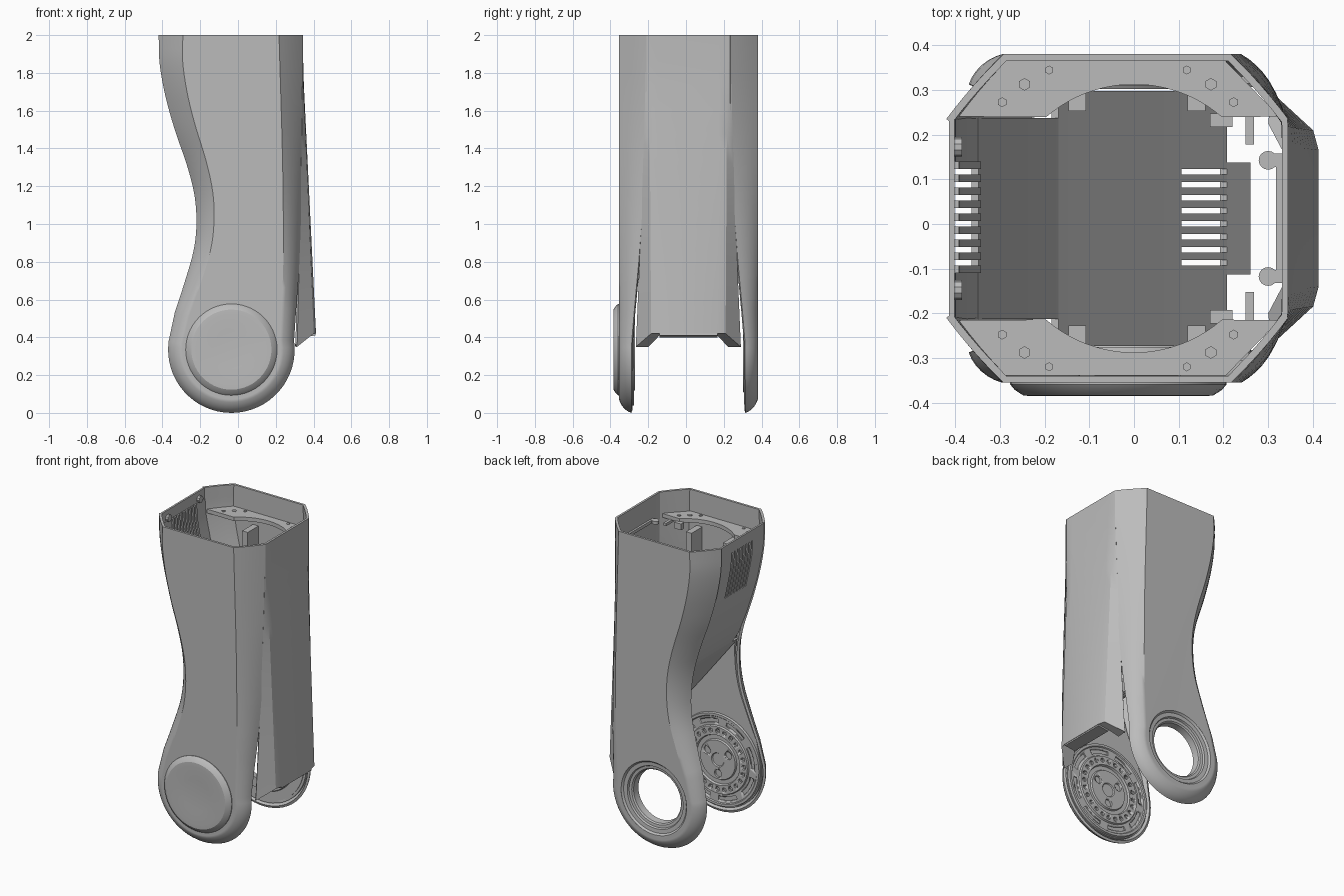
import bpy, bmesh, math
from mathutils import Vector, Matrix

if "Cube" in bpy.data.objects:
    bpy.data.objects.remove(bpy.data.objects["Cube"])

GREY = (0.5, 0.5, 0.5, 1)
mat = bpy.data.materials.new("plain grey")
mat.use_nodes = True
mat.diffuse_color = GREY
mat.node_tree.nodes["Principled BSDF"].inputs["Base Color"].default_value = GREY

MID, HALF = 0.0125, 0.3675        # centre plane and half depth of the shell
JX, JZ = -0.035, 0.335            # joint axis


def depth_y(side, depth):
    return MID + side * (HALF - depth)


def lerp(table, z):
    for (a, u), (b, v) in zip(table, table[1:]):
        if z <= b:
            return u + (v - u) * max(0, (z - a) / (b - a))
    return table[-1][1]


def smooth_path(pts, steps=4):
    p = [Vector(q) for q in pts]
    p = [2 * p[0] - p[1]] + p + [2 * p[-1] - p[-2]]
    out = []
    for a, b, c, d in zip(p, p[1:], p[2:], p[3:]):
        for i in range(steps):
            t = i / steps
            out.append(0.5 * (2 * b + (c - a) * t + (2 * a - 5 * b + 4 * c - d) * t * t
                              + (3 * b - a - 3 * c + d) * t ** 3))
    return out + [p[-2]]


def finish(name, bm, thick=0, recalc=True):
    if recalc:
        bmesh.ops.recalc_face_normals(bm, faces=bm.faces)
    me = bpy.data.meshes.new(name)
    bm.to_mesh(me)
    bm.free()
    me.materials.append(mat)
    ob = bpy.data.objects.new(name, me)
    bpy.context.collection.objects.link(ob)
    bpy.ops.object.select_all(action="DESELECT")
    bpy.context.view_layer.objects.active = ob
    ob.select_set(True)
    if thick:
        mod = ob.modifiers.new("thickness", "SOLIDIFY")
        mod.thickness, mod.offset = thick, -1
        bpy.ops.object.modifier_apply(modifier=mod.name)
    bpy.ops.object.shade_smooth_by_angle(angle=math.radians(28))
    return ob


def cut(ob, cutter):
    cutter.hide_render = True
    bpy.context.view_layer.objects.active = ob
    mod = ob.modifiers.new("cut", "BOOLEAN")
    mod.operation, mod.object, mod.solver = "DIFFERENCE", cutter, "EXACT"
    bpy.ops.object.modifier_apply(modifier=mod.name)
    bpy.data.objects.remove(cutter)


def lathe(bm, side, profile, angle=2 * math.pi, start=0, steps=56):
    """Turn a closed (radius, depth) profile about the joint axis."""
    cent = Vector((JX, 0, JZ))
    vs = [bm.verts.new((JX + r * math.cos(start), depth_y(side, d), JZ - r * math.sin(start)))
          for r, d in profile]
    full = angle > 6
    if full:
        geom = vs + [bm.edges.new((a, b)) for a, b in zip(vs, vs[1:] + vs[:1])]
    else:
        geom = [bm.faces.new(vs)]
    bmesh.ops.spin(bm, geom=geom, cent=cent, axis=(0, 1, 0), angle=angle, steps=steps)
    if full:
        bmesh.ops.remove_doubles(bm, verts=bm.verts, dist=1e-5)


def peg(bm, loc, r, h, axis="Z", sides=10):
    rot = {"Z": Matrix(), "Y": Matrix.Rotation(math.pi / 2, 4, "X"),
           "X": Matrix.Rotation(math.pi / 2, 4, "Y")}[axis]
    bmesh.ops.create_cone(bm, cap_ends=True, segments=sides, radius1=r, radius2=r, depth=h,
                          matrix=Matrix.Translation(loc) @ rot)


def box(bm, lo, hi):
    lo, hi = Vector(lo), Vector(hi)
    bmesh.ops.create_cube(bm, size=1, matrix=Matrix.Translation((lo + hi) / 2)
                          @ Matrix.Diagonal((hi - lo).to_4d()))


def ribbon(bm, pts, y0, y1, thick):
    """Closed strip following an (x, z) path, thickened towards +x."""
    rings = [[bm.verts.new((x + dx, y, z)) for dx, y in
              ((0, y0), (0, y1), (thick, y1), (thick, y0))] for x, z in pts]
    for a, b in zip(rings, rings[1:]):
        for i in range(4):
            bm.faces.new((a[i], a[i - 1], b[i - 1], b[i]))
    bm.faces.new(rings[0])
    bm.faces.new(rings[-1])


def prism(name, pts, side, d0, d1):
    bm = bmesh.new()
    f = bm.faces.new([bm.verts.new((x, depth_y(side, d0), z)) for x, z in pts])
    ext = bmesh.ops.extrude_face_region(bm, geom=[f])
    bmesh.ops.translate(bm, vec=(0, side * (d0 - d1), 0),
                        verts=[v for v in ext["geom"] if isinstance(v, bmesh.types.BMVert)])
    return finish(name, bm)


# Side outline: wavy edge down, round joint end, straight edge up
wavy = smooth_path([(-.42, 2), (-.415, 1.85), (-.385, 1.68), (-.335, 1.5), (-.27, 1.31), (-.23, 1.15),
                    (-.22, 1), (-.235, .86), (-.28, .7), (-.335, .53)])
arc = [Vector((JX + .335 * math.cos(a), JZ + .335 * math.sin(a)))
       for a in (math.radians(172 + 196 * i / 32) for i in range(33))]
straight = smooth_path([(.308, .55), (.325, .8), (.34, 1.3), (.345, 2)])
outline = wavy + arc + straight
DEPTH = [(0, .065), (.4, .068), (.8, .105), (1.2, .135), (1.6, .145), (2, .145)]
WIDTH = [(0, .072), (.4, .075), (.8, .085), (1.2, .1), (2, .128)]
LINING = [(0, .03), (.5, .03), (.8, .06), (1.25, .085)]


def inset(i, amount):
    p = outline[i]
    t = (outline[min(i + 1, len(outline) - 1)] - outline[max(i - 1, 0)]).normalized()
    n = Vector((-t.y, t.x))
    if p.y > 1.9:
        n = Vector((math.copysign(1, n.x), 0))
    return p + n * amount


def side_shell(name, side):
    bm = bmesh.new()
    rings = []
    for k in range(7):
        t, ring = k / 6, []
        for i, p in enumerate(outline):
            mix = .1 + .5 * min(1, max(0, (1.6 - p.y) / 1.2))
            a = t + mix * (1 - math.cos(t * math.pi / 2) - t)
            b = t + mix * (math.sin(t * math.pi / 2) - t)
            q = inset(i, a * lerp(WIDTH, p.y))
            ring.append(bm.verts.new((q.x, depth_y(side, (1 - b) * lerp(DEPTH, p.y)), q.y)))
        rings.append(ring)
    for a, b in zip(rings, rings[1:]):
        for i in range(len(a) - 1):
            quad = (a[i], a[i + 1], b[i + 1], b[i])
            bm.faces.new(quad if side < 0 else quad[::-1])
    bm.faces.new(rings[-1] if side < 0 else rings[-1][::-1])
    return finish(name, bm, 0.016, recalc=False)


front_shell = side_shell("front_side_shell", -1)
back_shell = side_shell("back_side_shell", 1)

# Inner lining of the lower side walls
low = [inset(i, lerp(LINING, p.y)) for i, p in enumerate(outline) if p.y < 1.22]
front_lining = prism("front_lining", low, -1, .05, .066)
back_lining = prism("back_lining", low, 1, .05, .066)

# Back joint opening with stepped bearing ring
for ob in (back_shell, back_lining):
    bm = bmesh.new()
    lathe(bm, 1, [(0, -.1), (.235, -.1), (.235, .2), (0, .2)])
    cut(ob, finish("opening_cutter", bm))
bm = bmesh.new()
lathe(bm, 1, [(.243, .003), (.235, .001), (.225, .012), (.2, .014), (.195, .026), (.178, .028),
              (.17, .036), (.165, .078), (.225, .078), (.23, .07), (.29, .07), (.29, .06), (.243, .06)])
finish("back_bearing_ring", bm)

# Flat faces keep flat shading next to the rounded rims
for ob in (front_shell, back_shell):
    mod = ob.modifiers.new("weighted normals", "WEIGHTED_NORMAL")
    mod.keep_sharp = True

# Front round cover
bm = bmesh.new()
lathe(bm, -1, [(0, -.024), (.1, -.025), (.185, -.03), (.212, -.029), (.232, -.016), (.242, -.004),
               (.242, .01), (0, .01)])
finish("front_cover", bm)

# Joint hub on the inner face of the front wall
bm = bmesh.new()
lathe(bm, -1, [(0, .05), (0, .074), (.04, .074), (.045, .08), (.125, .08), (.13, .07), (.155, .07), (.16, .084),
               (.215, .084), (.22, .074), (.275, .074), (.28, .08), (.295, .08), (.3, .06), (.3, .05)])
hub = finish("joint_hub", bm)
bm = bmesh.new()
for i in range(24):
    a = i * math.tau / 24
    peg(bm, (JX + .188 * math.cos(a), depth_y(-1, .085), JZ + .188 * math.sin(a)), .014, .036, "Y")
for i in range(3):
    a = i * math.tau / 3 + .5
    peg(bm, (JX + .088 * math.cos(a), depth_y(-1, .085), JZ + .088 * math.sin(a)), .025, .036, "Y", 16)
for i in range(8):
    lathe(bm, -1, [(.235, .066), (.26, .066), (.26, .1), (.235, .1)], .55, i * math.tau / 8, 8)
cut(hub, finish("hub_cutter", bm))

# Outer panel: flares outward towards a notched lower edge
bm = bmesh.new()
rows = []
for k in range(13):
    t = k / 12
    flare = max(0, (t - .12) / .88)
    x_out, x_in = .345 + .068 * flare, .343 - .03 * t ** 1.5
    w_out, w_in = .185 - .01 * t, .222 + .056 * t ** 1.3
    row = []
    for s, x in ((-1, x_in), (-.5, x_out - .012 * t), (-.4, x_out), (.4, x_out), (.5, x_out - .012 * t), (1, x_in)):
        w = w_in if abs(s) == 1 else w_out + (.022 if abs(s) == .5 else -.022)
        z_end = .35 if abs(s) == 1 else .42
        row.append(bm.verts.new((x, MID + math.copysign(w, s), 2 + (z_end - 2) * t)))
    rows.append(row)
for a, b in zip(rows, rows[1:]):
    for i in range(5):
        bm.faces.new((a[i], b[i], b[i + 1], a[i + 1]))
finish("outer_panel", bm, 0.014, recalc=False)

# Lower lip turning inward under the outer panel
bm = bmesh.new()
for s in (-1, 1):
    bm.faces.new([bm.verts.new((x, MID + s * y, z)) for x, y, z in
                  ((.41, .153, .42), (.4, .197, .42), (.312, .276, .35), (.305, .21, .35), (.335, .153, .41))])
bm.faces.new([bm.verts.new((x, MID + y, z)) for x, y, z in
              ((.41, -.153, .42), (.41, .153, .42), (.335, .153, .41), (.335, -.153, .41))])
finish("panel_lip", bm, .01)

# Vented inner wall: upper grille following the wavy edge
grille = smooth_path([(-.414, 1.93), (-.407, 1.83), (-.382, 1.7), (-.364, 1.62)])
SLOTS = [-.087 + .0291 * i for i in range(8)]
bm = bmesh.new()
ribbon(bm, [(-.414, 1.998), (-.414, 1.93)], MID - .225, MID + .225, .012)
for y0, y1 in ((MID - .225, -.1), (.13, MID + .225)):
    ribbon(bm, grille, y0, y1, .014)
for a in [SLOTS[0] - .0291] + SLOTS:
    ribbon(bm, grille, a + .006, a + .0235, .022)
ribbon(bm, [(-.364, 1.62), (-.33, 1.51), (-.285, 1.38), (-.23, 1.24), (-.185, 1.166)], MID - .225, MID + .225, .016)
finish("grille_wall", bm)

# Sloping inner floor with a row of slots
bm = bmesh.new()
ribbon(bm, [(-.185, 1.166), (-.15, 1.12), (.09, .815)], MID - .285, MID + .285, .016)
slope = [(.09, .815), (.192, .69)]
ribbon(bm, slope, MID - .285, SLOTS[0] - .006, .016)
ribbon(bm, slope, SLOTS[-1] + .006, MID + .285, .016)
for a, b in zip(SLOTS, SLOTS[1:]):
    ribbon(bm, slope, a + .006, b - .006, .016)
ribbon(bm, [(.192, .69), (.245, .63)], MID - .125, MID + .125, .016)
finish("inner_floor", bm)

# Top mounting flanges with a round opening, screws and ribs
for label, s in (("front", -1), ("back", 1)):
    bm = bmesh.new()
    pts = [(.325, .228), (.205, .352), (-.29, .352), (-.405, .228)]
    pts += [(.3 * math.cos(a), .3 * math.sin(a)) for a in (math.radians(131 - 82 * i / 20) for i in range(21))]
    bm.faces.new([bm.verts.new((x, MID + s * y, 1.86)) for x, y in pts])
    bmesh.ops.recalc_face_normals(bm, faces=bm.faces)
    if bm.faces[:][0].normal.z < 0:
        bmesh.ops.reverse_faces(bm, faces=bm.faces)
    finish(label + "_flange", bm, .025, recalc=False)
    bm = bmesh.new()
    for x, y, r in ((-.295, .26, .011), (-.245, .3, .014), (-.19, .332, .01), (.118, .332, .01),
                    (.172, .3, .014), (.223, .26, .011)):
        peg(bm, (x, MID + s * y, 1.861), r, .006, sides=6)
    finish(label + "_flange_screws", bm)
    bm = bmesh.new()
    for x in (-.147, .12):
        y = sorted((MID + s * .24, MID + s * .35))
        box(bm, (x, y[0], 1.2), (x + .04, y[1], 1.78))
    y = sorted((MID + s * .205, MID + s * .235))
    box(bm, (.17, y[0], 1.8), (.22, y[1], 1.84))
    y = sorted((MID + s * .165, MID + s * .24))
    box(bm, (.25, y[0], 1.82), (.268, y[1], 1.838))
    peg(bm, (-.397, MID + s * .16, 1.95), .022, .025, "X")
    peg(bm, (.3, MID + s * .13, 1.85), .021, .02, sides=16)
    box(bm, (.3, MID + s * .13 - .015, 1.842), (.335, MID + s * .13 + .015, 1.858))
    finish(label + "_ribs_and_bosses", bm)
bm = bmesh.new()
box(bm, (.318, MID - .115, 1.84), (.335, MID + .115, 1.86))
finish("top_crossbar", bm)
